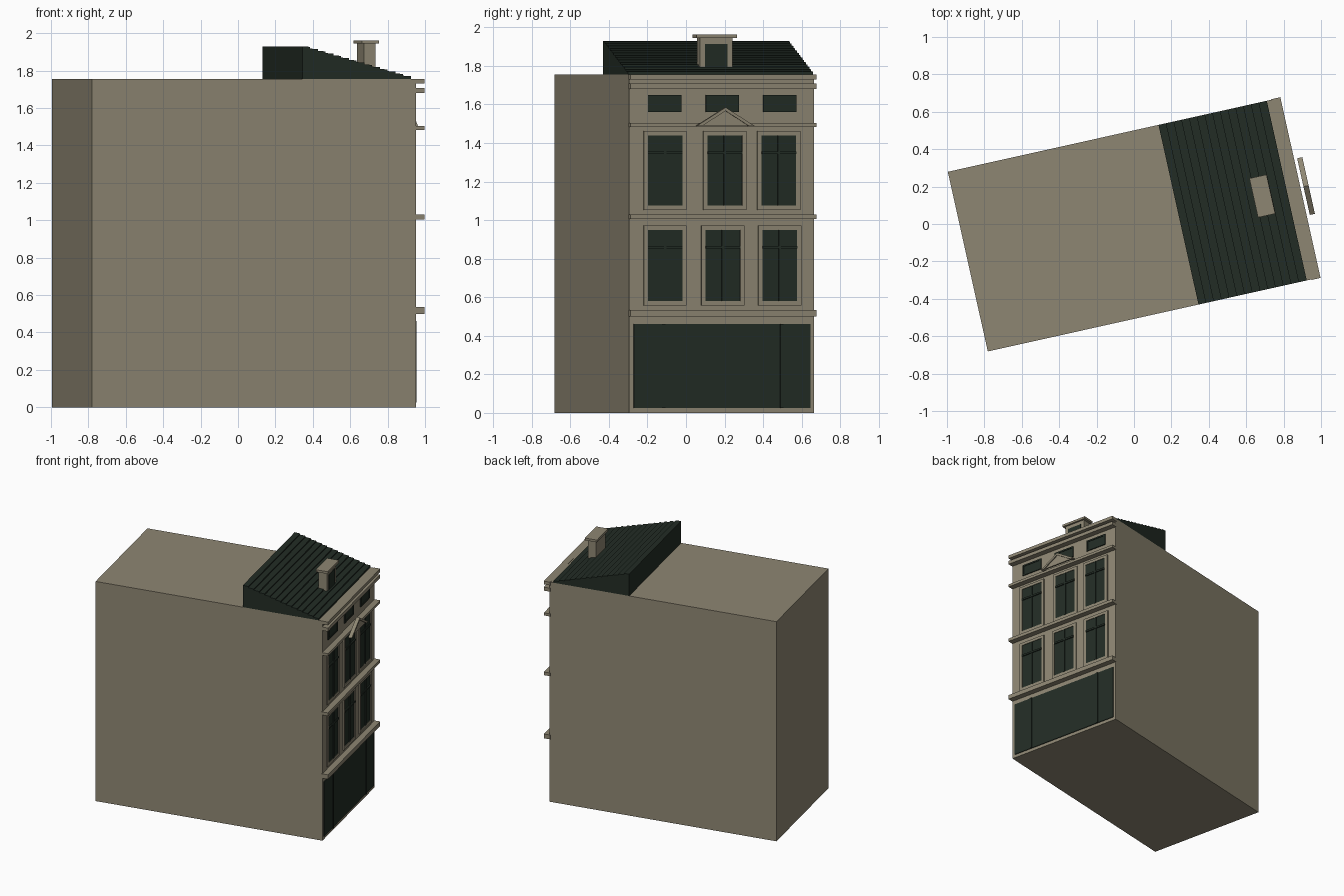
import bpy, bmesh, math
from mathutils import Matrix

if "Cube" in bpy.data.objects:
    bpy.data.objects.remove(bpy.data.objects["Cube"])

# Local frame: x = outward from the facade, y = along the facade, z = up
ANGLE = math.radians(12.55)
PLACE = Matrix.Translation((0.846, 0.185, 0)) @ Matrix.Rotation(ANGLE, 4, 'Z')
HALF = 0.492      # half the facade width
DEPTH = 1.777


def material(name, rgb):
    m = bpy.data.materials.new(name)
    m.diffuse_color = (*rgb, 1)
    m.use_nodes = True
    m.node_tree.nodes["Principled BSDF"].inputs["Base Color"].default_value = m.diffuse_color
    return m


STONE = material("beige stone", (0.27, 0.24, 0.17))
GREEN = material("dark green", (0.016, 0.025, 0.018))


def finish(name, bm, mat):
    bmesh.ops.recalc_face_normals(bm, faces=bm.faces)
    me = bpy.data.meshes.new(name)
    bm.to_mesh(me)
    bm.free()
    me.materials.append(mat)
    ob = bpy.data.objects.new(name, me)
    ob.matrix_world = PLACE
    bpy.context.collection.objects.link(ob)
    return ob


def boxes(name, mat, *specs):
    """Each spec is x0, x1, y0, y1, z0, z1."""
    bm = bmesh.new()
    for x0, x1, y0, y1, z0, z1 in specs:
        m = Matrix.Translation(((x0 + x1) / 2, (y0 + y1) / 2, (z0 + z1) / 2))
        m = m @ Matrix.Diagonal((x1 - x0, y1 - y0, z1 - z0, 1))
        bmesh.ops.create_cube(bm, size=1, matrix=m)
    return finish(name, bm, mat)


def prism(name, mat, points, offset):
    """Extrude a closed outline by an offset vector."""
    bm = bmesh.new()
    face = bm.faces.new([bm.verts.new(p) for p in points])
    ext = bmesh.ops.extrude_face_region(bm, geom=[face])
    moved = [g for g in ext["geom"] if isinstance(g, bmesh.types.BMVert)]
    bmesh.ops.translate(bm, verts=moved, vec=offset)
    return finish(name, bm, mat)


def along(y):
    """Facade coordinate from a projected y."""
    return (y - 0.185) / math.cos(ANGLE)


def frame_bars(y0, y1, z0, z1, w, out):
    return [(-0.002, out, y0 - w, y0, z0 - w, z1 + w),
            (-0.002, out, y1, y1 + w, z0 - w, z1 + w),
            (-0.002, out, y0, y1, z0 - w, z0),
            (-0.002, out, y0, y1, z1, z1 + w)]


# Main block
boxes("building_block", STONE, (-DEPTH, 0, -HALF, HALF, 0, 1.755))

# Horizontal ledges across the facade
for i, (z0, z1) in enumerate([(0.5, 0.535), (1.005, 1.03), (1.482, 1.503),
                              (1.68, 1.708), (1.73, 1.756)]):
    boxes(f"ledge_{i + 1}", STONE, (-0.005, 0.045, -HALF - 0.003, HALF + 0.003, z0, z1))

# Tall windows: pane, glazing bars and raised surround
rows = [(0.58, 0.95, (-0.11, 0.19, 0.485)), (1.075, 1.44, (-0.11, 0.2, 0.48))]
for r, (z0, z1, centres) in enumerate(rows):
    for c, yc in enumerate(centres):
        y = along(yc)
        y0, y1 = y - 0.092, y + 0.092
        zt = z1 - 0.09
        tag = f"{r + 1}_{c + 1}"
        boxes(f"window_pane_{tag}", GREEN, (-0.002, 0.006, y0, y1, z0, z1))
        boxes(f"window_bars_{tag}", GREEN,
              (0.004, 0.012, y - 0.006, y + 0.006, z0, z1),
              (0.004, 0.014, y0, y1, zt - 0.007, zt + 0.007))
        boxes(f"window_surround_{tag}", STONE,
              *frame_bars(y0, y1, z0, z1, 0.022, 0.01))

# Small attic windows
for c, yc in enumerate((-0.112, 0.187, 0.485)):
    y = along(yc)
    boxes(f"attic_pane_{c + 1}", GREEN, (-0.002, 0.004, y - 0.088, y + 0.088, 1.56, 1.65))
    boxes(f"attic_trim_{c + 1}", GREEN,
          *frame_bars(y - 0.076, y + 0.076, 1.572, 1.638, 0.012, 0.008))

# Shopfront with two posts
s0, s1 = along(-0.272), along(0.645)
boxes("shopfront", GREEN, (-0.002, 0.006, s0, s1, 0.025, 0.462))
boxes("shopfront_posts", GREEN,
      *[(0.004, 0.013, along(y) - 0.009, along(y) + 0.009, 0.025, 0.462)
        for y in (-0.118, 0.495)])

# Pediment over the middle window, set forward of the wall
pc = along(0.203) - 0.017
prism("pediment_panel", STONE,
      [(0.07, pc - 0.145, 1.49), (0.07, pc + 0.145, 1.49), (0.07, pc, 1.575)], (0.012, 0, 0))
prism("pediment_rake", STONE,
      [(0.062, pc - 0.155, 1.488), (0.062, pc - 0.125, 1.488), (0.062, pc, 1.567),
       (0.062, pc + 0.125, 1.488), (0.062, pc + 0.155, 1.488), (0.062, pc, 1.585)],
      (0.028, 0, 0))

# Roof with stepped courses rising to the rear
BACK, FRONT, TOP, BASE, N = -0.623, -0.03, 1.93, 1.755, 14
run, drop = (FRONT - BACK) / N, (TOP - BASE - 0.006) / N
outline = [(BACK, -HALF, BASE)]
for i in range(N):
    x, z = BACK + i * run, TOP - i * drop
    outline += [(x, -HALF, z), (x + run, -HALF, z - drop * 0.25)]
outline.append((FRONT, -HALF, BASE))
prism("stepped_roof", GREEN, outline, (0, 2 * HALF, 0))

# Dormer chimney with cap and dark front panel
X = -0.164
boxes("chimney_body", STONE, (X - 0.032, X + 0.032, -0.087, 0.087, 1.77, 1.947))
boxes("chimney_cap", STONE, (X - 0.047, X + 0.047, -0.107, 0.107, 1.944, 1.962))
boxes("chimney_panel", GREEN, (X + 0.03, X + 0.036, -0.06, 0.06, 1.79, 1.915))
